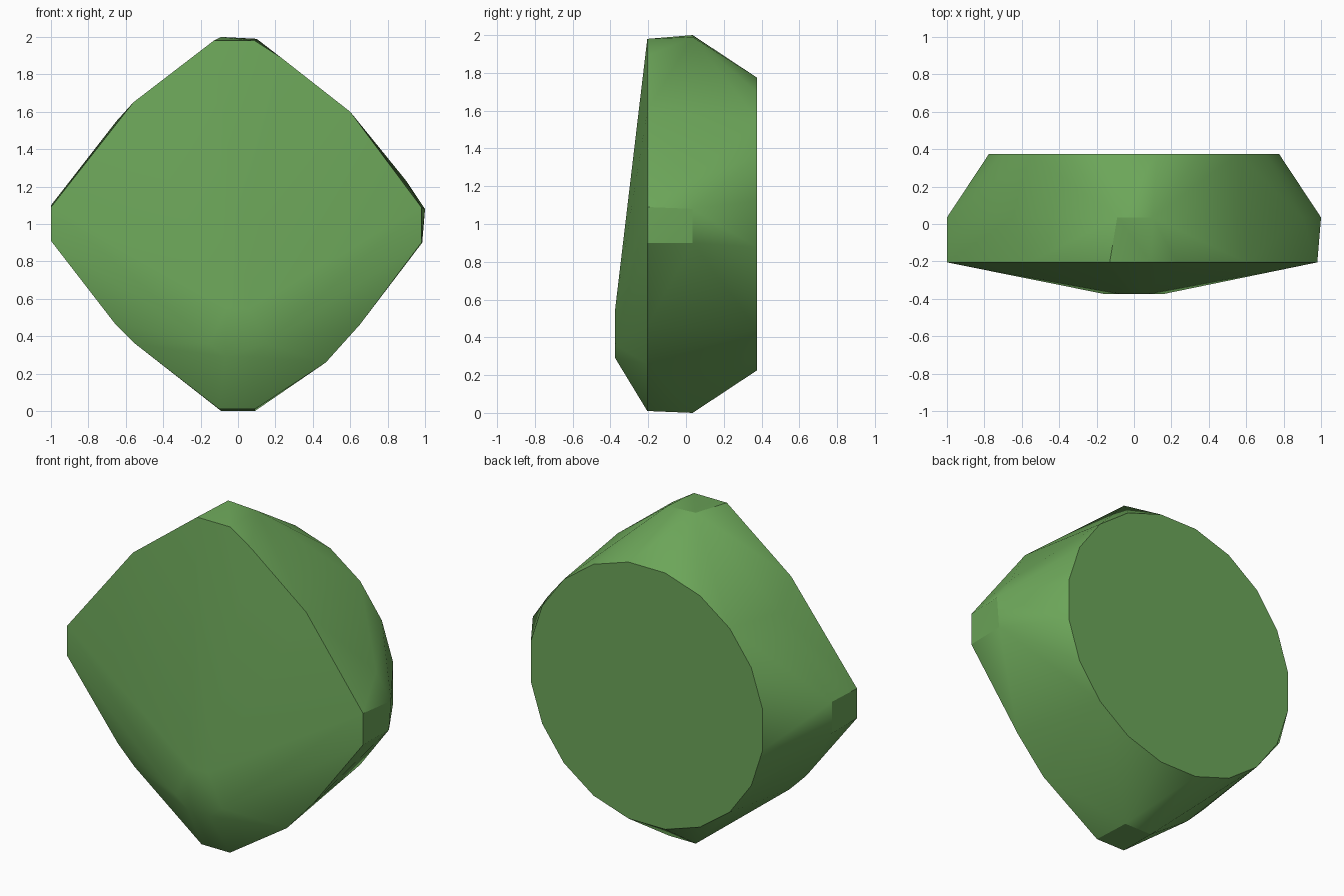
import bpy, bmesh, math

cube = bpy.data.objects.get("Cube")
if cube:
    bpy.data.objects.remove(cube, do_unlink=True)

green = bpy.data.materials.new("leaf green")
green.use_nodes = True
colour = (0.15, 0.38, 0.10, 1)
green.diffuse_color = colour
bsdf = next(n for n in green.node_tree.nodes if n.type == 'BSDF_PRINCIPLED')
bsdf.inputs["Base Color"].default_value = colour
bsdf.inputs["Roughness"].default_value = 0.8

# Cross-sections as (x, z) outlines, each at its own depth
front_patch = [(-.07, .29), (.07, .29), (.155, .36), (.06, .55), (-.06, .55), (-.155, .36)]
front_rim = [(-.1, .01), (.09, .01), (.47, .26), (.65, .46), (.98, .9), (.98, 1.09),
             (.6, 1.6), (.23, 1.89), (.09, 1.98), (-.13, 1.98), (-.56, 1.65),
             (-1, 1.09), (-1, .91), (-.66, .47), (-.55, .36)]
belly = [(-.09, 0), (.09, 0), (.985, .9), (1, 1.08), (.9, 1.23), (.1, 1.99),
         (-.09, 2), (-.65, 1.55), (-1, 1.1), (-1, .91)]
SIDES, RADIUS = 20, 0.785
back_disc = [(RADIUS * math.cos(math.tau * (i + .5) / SIDES),
              1 + RADIUS * math.sin(math.tau * (i + .5) / SIDES)) for i in range(SIDES)]

# Wrap the sections into one faceted stone
bm = bmesh.new()
for depth, outline in ((-.375, front_patch), (-.205, front_rim), (.035, belly), (.375, back_disc)):
    for x, z in outline:
        bm.verts.new((x, depth, z))
hull = bmesh.ops.convex_hull(bm, input=bm.verts[:])
loose = [v for v in bm.verts if not v.link_faces]
bmesh.ops.delete(bm, geom=loose, context='VERTS')
# Merge the flat back and front into single faces
bmesh.ops.dissolve_limit(bm, angle_limit=math.radians(0.5), verts=bm.verts[:], edges=bm.edges[:])
bmesh.ops.recalc_face_normals(bm, faces=bm.faces[:])

mesh = bpy.data.meshes.new("faceted_stone")
bm.to_mesh(mesh)
bm.free()
mesh.materials.append(green)
stone = bpy.data.objects.new("faceted_stone", mesh)
bpy.context.collection.objects.link(stone)

# Soft shading across the body, crisp at the rim, corners and back
bpy.ops.object.select_all(action='DESELECT')
stone.select_set(True)
bpy.context.view_layer.objects.active = stone
bpy.ops.object.shade_smooth_by_angle(angle=math.radians(32))
